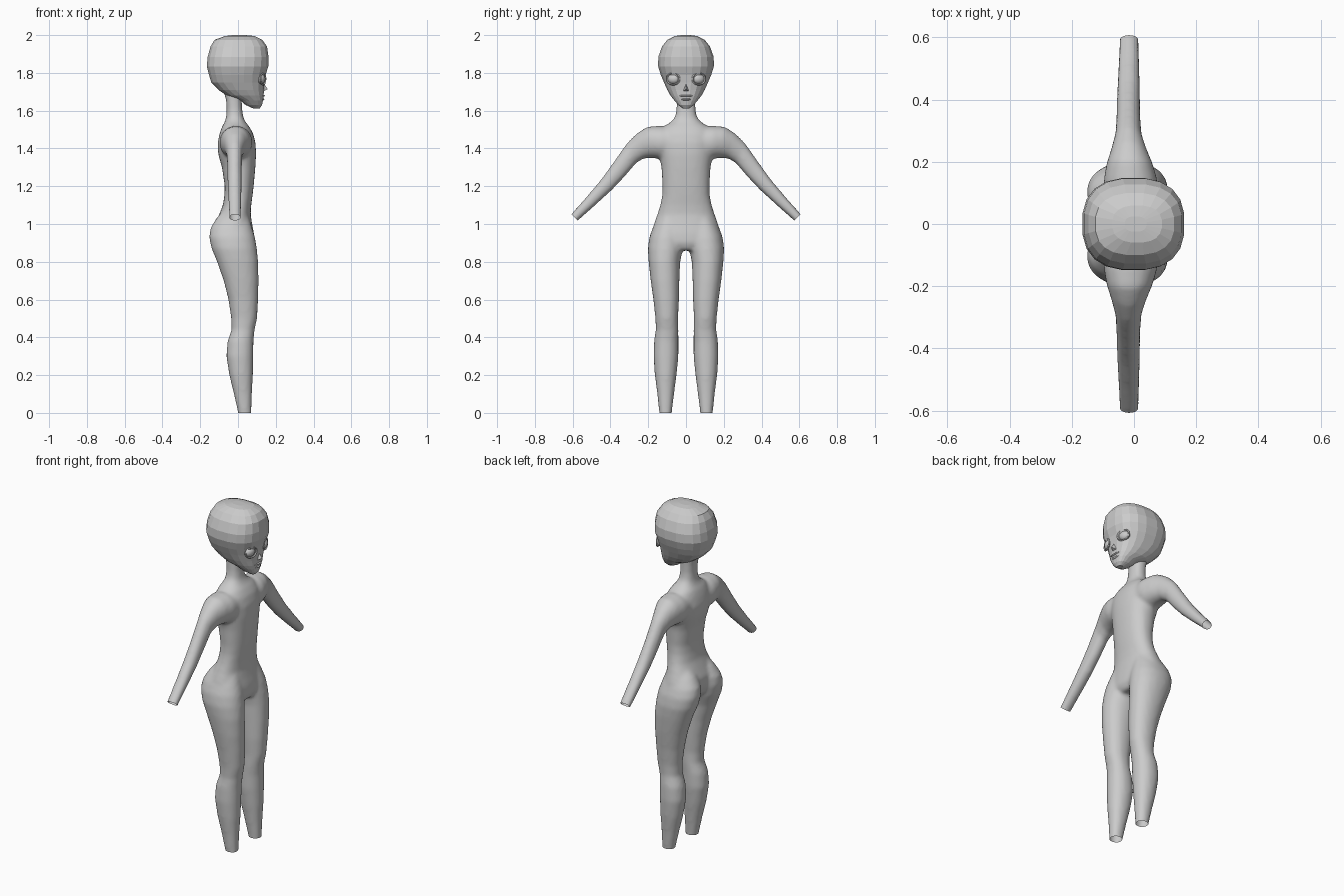
import bpy, bmesh, math
from mathutils import Vector, Matrix

if "Cube" in bpy.data.objects:
    bpy.data.objects.remove(bpy.data.objects["Cube"])

grey = bpy.data.materials.new("plain_grey")
grey.diffuse_color = (0.6, 0.6, 0.6, 1)
grey.use_nodes = True
grey.node_tree.nodes["Principled BSDF"].inputs["Base Color"].default_value = grey.diffuse_color


def make_object(name, bm):
    bmesh.ops.recalc_face_normals(bm, faces=bm.faces)
    mesh = bpy.data.meshes.new(name)
    bm.to_mesh(mesh)
    bm.free()
    mesh.materials.append(grey)
    obj = bpy.data.objects.new(name, mesh)
    bpy.context.collection.objects.link(obj)
    return obj


def ring(centre, u, v, sides, power):
    """Rounded-square ring spanned by two half-axis vectors."""
    pts = []
    for i in range(sides):
        a = 2 * math.pi * (i + 0.5) / sides
        c, s = math.cos(a), math.sin(a)
        pts.append(centre + u * math.copysign(abs(c) ** (2 / power), c)
                   + v * math.copysign(abs(s) ** (2 / power), s))
    return pts


def flat_ring(z, back, front, y0, y1, sides, power):
    return ring(Vector(((back + front) / 2, (y0 + y1) / 2, z)),
                Vector(((front - back) / 2, 0, 0)), Vector((0, (y1 - y0) / 2, 0)), sides, power)


def loft(bm, rings):
    loops = [[bm.verts.new(p) for p in r] for r in rings]
    n = len(loops[0])
    for a, b in zip(loops, loops[1:]):
        for i in range(n):
            j = (i + 1) % n
            bm.faces.new((a[i], a[j], b[j], b[i]))
    bm.faces.new(loops[0])
    bm.faces.new(loops[-1])


# Torso and neck: height, back, front, half width
torso = [(.86, -.05, .07, .06), (.9, -.1, .088, .15), (.95, -.12, .085, .18),
         (1.0, -.12, .075, .17), (1.05, -.1, .067, .152), (1.1, -.08, .07, .136),
         (1.15, -.072, .077, .126), (1.2, -.07, .083, .124), (1.3, -.085, .092, .13),
         (1.37, -.105, .096, .142), (1.43, -.108, .093, .15), (1.48, -.097, .08, .145),
         (1.515, -.085, .06, .12), (1.54, -.07, .04, .08), (1.565, -.063, .028, .058),
         (1.61, -.06, .022, .05), (1.66, -.064, .02, .05), (1.71, -.08, .03, .05)]
# Leg: height, back, front, inner side, outer side
leg = [(-.05, 0, .07, .077, .14), (0, 0, .071, .075, .142), (.1, -.022, .074, .063, .152),
       (.2, -.046, .079, .05, .165), (.3, -.062, .081, .04, .172), (.38, -.055, .082, .04, .169),
       (.44, -.034, .088, .04, .16), (.5, -.036, .101, .042, .162), (.6, -.051, .107, .037, .173),
       (.7, -.076, .109, .035, .187), (.8, -.111, .107, .031, .198), (.87, -.14, .1, .016, .202),
       (.93, -.153, .09, .012, .194), (.98, -.145, .075, .013, .176), (1.03, -.115, .06, .018, .15),
       (1.07, -.08, .04, .04, .12)]
# Arm: top (y, z), bottom (y, z), back, front
arm = [(.09, 1.515, .09, 1.345, -.095, .075), (.14, 1.52, .14, 1.345, -.098, .076),
       (.205, 1.515, .185, 1.35, -.088, .06), (.26, 1.48, .222, 1.347, -.073, .04),
       (.315, 1.425, .262, 1.325, -.06, .024), (.385, 1.325, .325, 1.25, -.056, .02),
       (.45, 1.235, .395, 1.177, -.055, .02), (.53, 1.14, .485, 1.095, -.051, .018),
       (.608, 1.052, .572, 1.018, -.047, .016), (.648, 1.005, .612, .971, -.047, .016)]

bm = bmesh.new()
loft(bm, [flat_ring(z, b, f, -w, w, 32, 2.3) for z, b, f, w in torso])
for side in (-1, 1):
    loft(bm, [flat_ring(z, b, f, side * i, side * o, 28, 2.15) for z, b, f, i, o in leg])
    rings = []
    for ty, tz, by, bz, b, f in arm:
        top, low = Vector((0, side * ty, tz)), Vector((0, side * by, bz))
        rings.append(ring((top + low) / 2 + Vector(((b + f) / 2, 0, 0)),
                          (top - low) / 2, Vector(((f - b) / 2, 0, 0)), 24, 2.1))
    loft(bm, rings)
parts = make_object("body_parts", bm)

# Blend the lofts into one skin
remesh = parts.modifiers.new("blend", 'REMESH')
remesh.mode = 'VOXEL'
remesh.voxel_size = 0.011
smooth = parts.modifiers.new("soften", 'SMOOTH')
smooth.factor = 0.5
smooth.iterations = 6
deps = bpy.context.evaluated_depsgraph_get()
bm = bmesh.new()
bm.from_mesh(bpy.data.meshes.new_from_object(parts.evaluated_get(deps)))
bpy.data.objects.remove(parts)


def cut(point, normal, reach):
    """Trim the skin open beyond a plane, on faces that pass the reach test."""
    bmesh.ops.bisect_plane(bm, geom=bm.verts[:] + bm.edges[:] + bm.faces[:],
                           plane_co=point, plane_no=normal)
    doomed = []
    for f in bm.faces:
        c = f.calc_center_median()
        if reach(c) and (c - point).dot(normal) > 0:
            doomed.append(f)
    bmesh.ops.delete(bm, geom=doomed, context='FACES')


# Open ankles and wrists
cut(Vector((0, 0, 0)), Vector((0, 0, -1)), lambda c: True)
for side in (-1, 1):
    cut(Vector((0, side * .59, 1.035)), Vector((0, side * .69, -.73)),
        lambda c, s=side: c.y * s > .3)
body = make_object("body", bm)
for p in body.data.polygons:
    p.use_smooth = True

# Head: height, back, front, half width
head = [(1.612, .08, .115, .018), (1.63, .04, .128, .042), (1.655, .01, .133, .063),
        (1.68, -.06, .137, .083), (1.71, -.105, .138, .1), (1.75, -.143, .142, .118),
        (1.79, -.155, .148, .135), (1.835, -.167, .162, .149), (1.885, -.162, .163, .148),
        (1.94, -.147, .155, .128), (1.975, -.125, .13, .1), (1.995, -.07, .09, .06),
        (2.0, -.03, .04, .025)]
bm = bmesh.new()
loft(bm, [flat_ring(z, b, f, -w, w, 20, 2.5) for z, b, f, w in head])
make_object("head", bm)


def ellipsoid(name, loc, size, yaw=0.0):
    bm = bmesh.new()
    mat = Matrix.Translation(loc) @ Matrix.Rotation(yaw, 4, 'Z') @ Matrix.Diagonal((*size, 1))
    bmesh.ops.create_uvsphere(bm, u_segments=14, v_segments=8, radius=1, matrix=mat)
    obj = make_object(name, bm)
    for p in obj.data.polygons:
        p.use_smooth = True


# Eyes with raised lids
for side, label in ((-1, "right"), (1, "left")):
    yaw = side * 0.35
    ellipsoid(label + "_eye", (.122, side * .067, 1.768), (.022, .033, .027), yaw)
    bm = bmesh.new()
    spin = Matrix.Translation((.133, side * .068, 1.768)) @ Matrix.Rotation(yaw, 4, 'Z')
    rings = []
    for i in range(18):
        a = 2 * math.pi * i / 18
        out = Vector((0, math.cos(a), math.sin(a) * .85))
        rings.append([bm.verts.new(spin @ (out * (.036 + r) + Vector((x, 0, 0))))
                      for r, x in ((-.005, 0), (0, .005), (.005, 0), (0, -.006))])
    for i in range(18):
        a, b = rings[i], rings[(i + 1) % 18]
        for k in range(4):
            bm.faces.new((a[k], a[(k + 1) % 4], b[(k + 1) % 4], b[k]))
    make_object(label + "_eyelid", bm)

# Nose
bm = bmesh.new()
l, r, t, tip = [bm.verts.new(p) for p in
                ((.13, .02, 1.7), (.13, -.02, 1.7), (.13, 0, 1.755), (.158, 0, 1.714))]
for tri in ((l, r, tip), (r, t, tip), (t, l, tip), (l, t, r)):
    bm.faces.new(tri)
make_object("nose", bm)

# Lips
ellipsoid("upper_lip", (.129, 0, 1.679), (.014, .036, .006))
ellipsoid("lower_lip", (.127, 0, 1.66), (.013, .026, .007))
